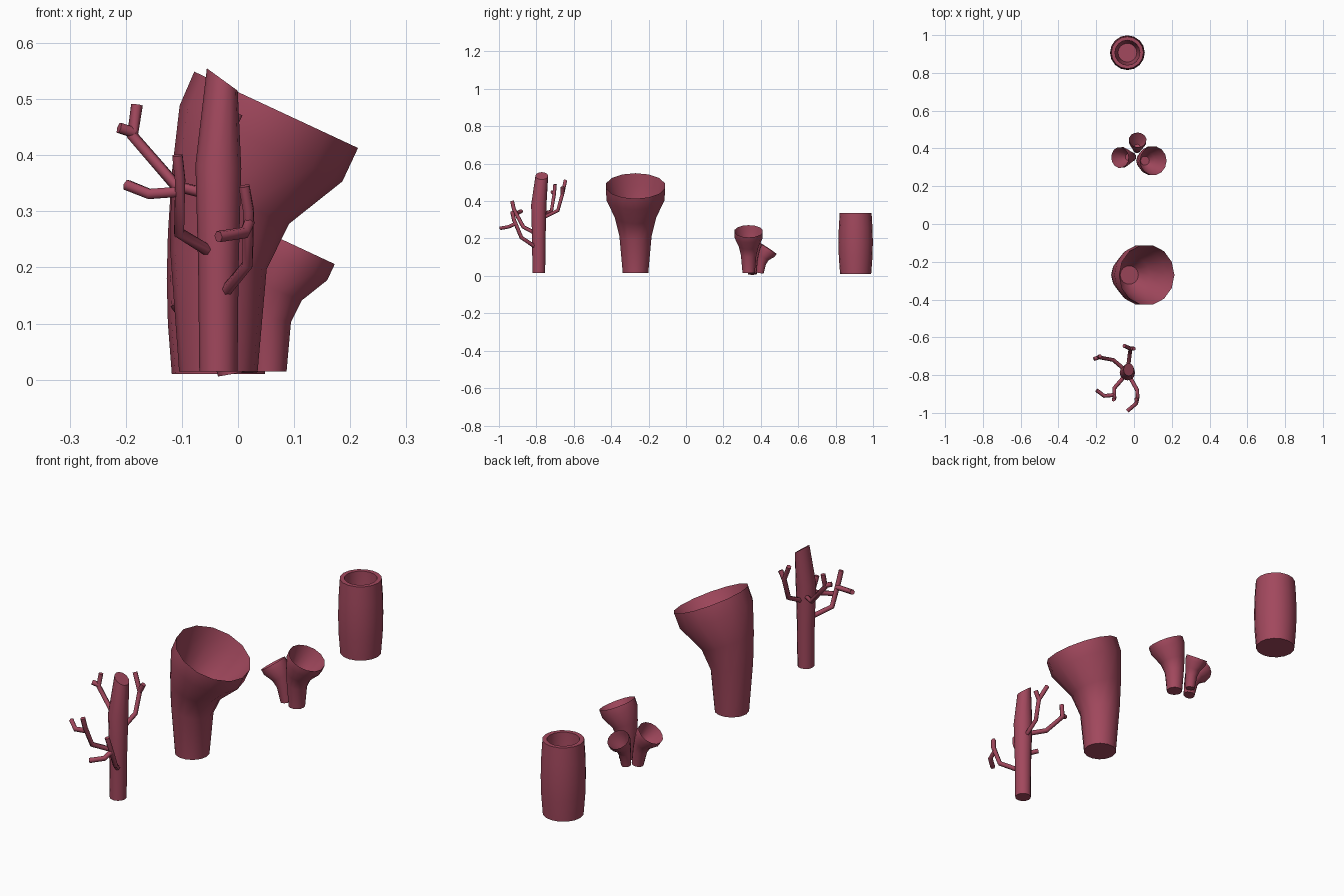
import bpy, math
from mathutils import Matrix, Vector

if "Cube" in bpy.data.objects:
    bpy.data.objects.remove(bpy.data.objects["Cube"])

mat = bpy.data.materials.new("sponge_red")
mat.diffuse_color = (0.36, 0.065, 0.11, 1)
mat.use_nodes = True
mat.node_tree.nodes["Principled BSDF"].inputs["Base Color"].default_value = mat.diffuse_color


def loft(name, rings, sides, matrix):
    """Skin through tilted rings (x, y, z, radius, tilt in degrees), closing both ends."""
    verts, faces = [], []
    for x, y, z, r, t in rings:
        t = math.radians(t)
        for i in range(sides):
            a = 2 * math.pi * i / sides
            verts.append((x + r * math.cos(a) * math.cos(t), y + r * math.sin(a),
                          z - r * math.cos(a) * math.sin(t)))
    n = len(rings)
    for k in range(n - 1):
        for i in range(sides):
            j = (i + 1) % sides
            faces.append((k * sides + i, k * sides + j, (k + 1) * sides + j, (k + 1) * sides + i))
    faces.append(tuple(reversed(range(sides))))
    faces.append(tuple(range((n - 1) * sides, n * sides)))
    me = bpy.data.meshes.new(name)
    me.from_pydata(verts, [], faces)
    me.transform(matrix)
    me.materials.append(mat)
    ob = bpy.data.objects.new(name, me)
    bpy.context.collection.objects.link(ob)
    bpy.ops.object.select_all(action='DESELECT')
    ob.select_set(True)
    bpy.context.view_layer.objects.active = ob
    bpy.ops.object.shade_smooth_by_angle(angle=math.radians(40))
    return ob


# Leaning funnel: outer wall up to the rim, then the hollow
FUNNEL = [
    (0, 0, 0, 0.070, 0),
    (0, 0, 0.200, 0.088, 12),
    (0.021, 0, 0.305, 0.113, 22),
    (0.076, 0, 0.406, 0.160, 25),
    (0.103, 0, 0.466, 0.161, 25),
    (0.076, 0, 0.408, 0.140, 25),
    (0.030, 0, 0.320, 0.095, 22),
    (0.010, 0, 0.250, 0.050, 15),
]


def funnel(name, loc, scale, yaw=0, lean=0):
    m = (Matrix.Translation(loc) @ Matrix.Rotation(math.radians(yaw), 4, 'Z')
         @ Matrix.Rotation(math.radians(lean), 4, 'Y') @ Matrix.Scale(scale, 4))
    loft(name, FUNNEL, 14, m)


funnel("large_funnel", (-0.035, -0.27, 0.015), 1.0)
funnel("cluster_funnel_tall", (0.053, 0.335, 0.015), 0.48)
funnel("cluster_funnel_left", (-0.012, 0.355, 0.010), 0.345, 183, 10)
funnel("cluster_funnel_back", (0.016, 0.395, 0.015), 0.29, 86, 9)

# Barrel with a hollow top
loft("barrel", [
    (0, 0, 0.010, 0.083, 0), (0, 0, 0.100, 0.090, 0), (0, 0, 0.180, 0.092, 0),
    (0, 0, 0.260, 0.090, 0), (0, 0, 0.337, 0.085, 0), (0, 0, 0.337, 0.066, 0),
    (0, 0, 0.260, 0.064, 0), (0, 0, 0.180, 0.050, 0)],
    16, Matrix.Translation((-0.035, 0.907, 0)))

# Branching stem with a slanted tip
loft("stem", [
    (-0.035, -0.787, 0.015, 0.034, 0), (-0.035, -0.787, 0.200, 0.036, 0),
    (-0.035, -0.787, 0.380, 0.041, 5), (-0.028, -0.771, 0.535, 0.034, 36)],
    12, Matrix.Identity(4))


def branch(name, *paths):
    cu = bpy.data.curves.new(name, 'CURVE')
    cu.dimensions = '3D'
    cu.bevel_depth = 0.0105
    cu.bevel_resolution = 1
    cu.use_fill_caps = True
    for pts in paths:
        sp = cu.splines.new('POLY')
        sp.points.add(len(pts) - 1)
        for p, co in zip(sp.points, pts):
            p.co = (*co, 1)
    cu.materials.append(mat)
    bpy.context.collection.objects.link(bpy.data.objects.new(name, cu))


branch("branch_back_left",
       [(-0.05, -0.77, 0.33), (-0.11, -0.72, 0.345), (-0.188, -0.705, 0.435), (-0.180, -0.70, 0.49)],
       [(-0.185, -0.705, 0.44), (-0.212, -0.715, 0.449)])
branch("branch_back",
       [(-0.032, -0.765, 0.31), (-0.022, -0.685, 0.35), (-0.018, -0.66, 0.44), (-0.052, -0.645, 0.51)],
       [(-0.018, -0.66, 0.44), (0.0, -0.66, 0.475)])
branch("branch_front_left",
       [(-0.045, -0.80, 0.225), (-0.105, -0.87, 0.262), (-0.103, -0.92, 0.355), (-0.108, -0.93, 0.40)],
       [(-0.104, -0.905, 0.335), (-0.158, -0.91, 0.331), (-0.198, -0.88, 0.347)])
branch("branch_front_right",
       [(-0.022, -0.81, 0.158), (0.017, -0.88, 0.205), (0.019, -0.92, 0.30), (0.011, -0.93, 0.345)],
       [(0.02, -0.91, 0.28), (0.012, -0.95, 0.262), (-0.035, -0.99, 0.255)])
